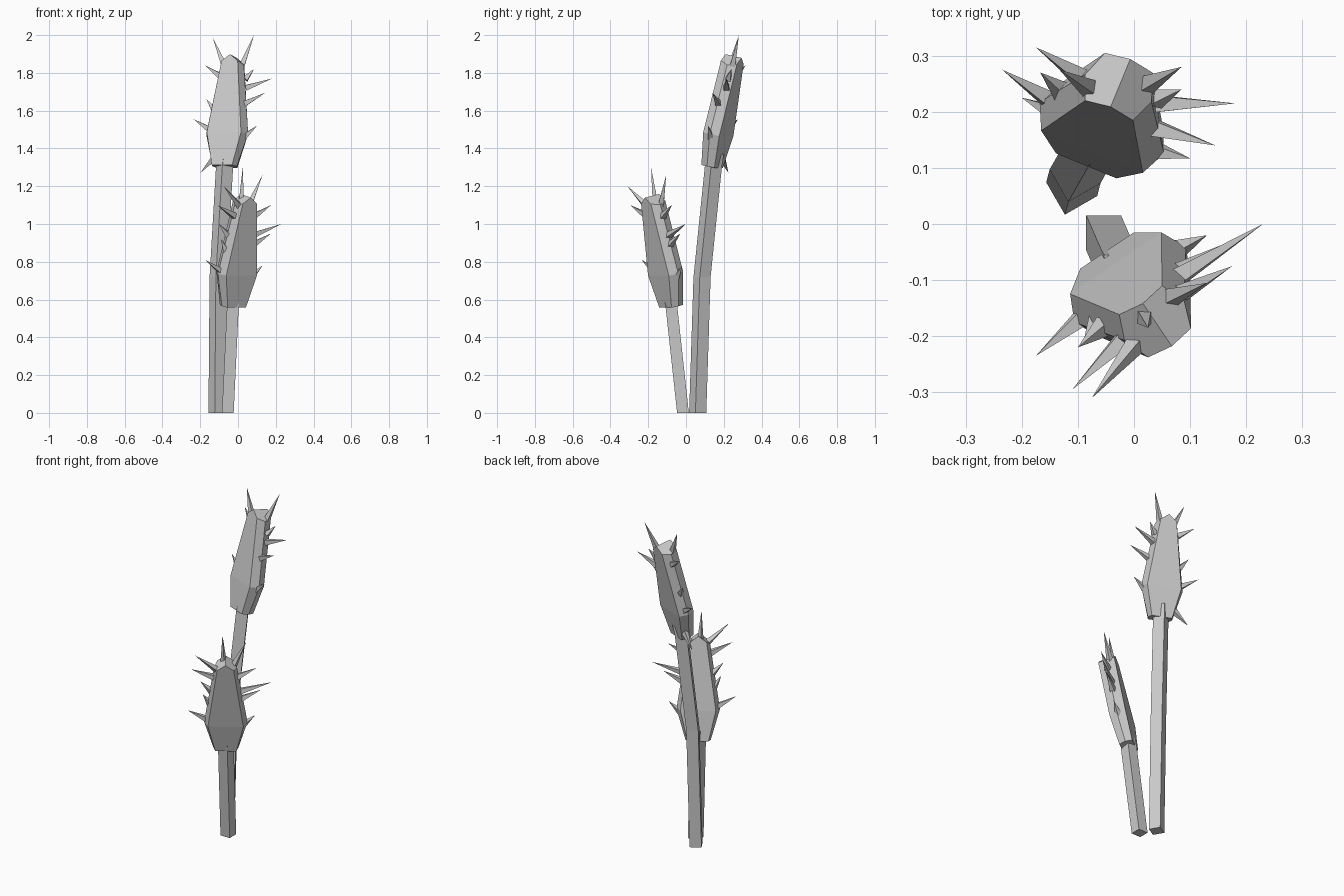
import bpy, bmesh
from math import cos, sin, pi
from mathutils import Vector

cube = bpy.data.objects.get("Cube")
if cube:
    bpy.data.objects.remove(cube)

grey = bpy.data.materials.new("plain grey")
grey.use_nodes = True
COLOR = (0.6, 0.6, 0.6, 1)
grey.diffuse_color = COLOR
grey.node_tree.nodes["Principled BSDF"].inputs["Base Color"].default_value = COLOR


def finish(bm, name):
    bmesh.ops.recalc_face_normals(bm, faces=bm.faces)
    mesh = bpy.data.meshes.new(name)
    bm.to_mesh(mesh)
    bm.free()
    mesh.materials.append(grey)
    obj = bpy.data.objects.new(name, mesh)
    bpy.context.collection.objects.link(obj)


def bridge(bm, a, b):
    n = len(a)
    for i in range(n):
        j = (i + 1) % n
        bm.faces.new((a[i], a[j], b[j], b[i]))


def stem(name, path, radius, turn):
    """Square stalk along a bent path."""
    bm = bmesh.new()
    rings = []
    for p in path:
        rings.append([bm.verts.new(Vector(p) + radius * Vector((cos(turn + k * pi / 2), sin(turn + k * pi / 2), 0)))
                      for k in range(4)])
    for a, b in zip(rings, rings[1:]):
        bridge(bm, a, b)
    bm.faces.new(rings[0])
    bm.faces.new(rings[-1])
    finish(bm, name)


# Head sections: height, half width of flat face, half width of side ridge, half thickness
SECTIONS = [(0, 0.058, 0.07, 0.038), (0.175, 0.098, 0.12, 0.047), (0.597, 0.046, 0.064, 0.047)]


def half_width(h):
    for (h0, _, w0, _), (h1, _, w1, _) in zip(SECTIONS, SECTIONS[1:]):
        if h <= h1:
            return w0 + (w1 - w0) * (h - h0) / (h1 - h0)
    return SECTIONS[-1][2]


def head(name, base, lean, tips):
    base = Vector(base)
    flat = Vector((lean[0], lean[1], 0)).normalized()
    axis = (flat * 0.21 + Vector((0, 0, 1))).normalized()
    side = flat.cross(axis).normalized()
    depth = axis.cross(side).normalized()

    def place(u, v, h):
        return base + side * u + depth * v + axis * h

    # Faceted, flattened seed head with a ridged top
    bm = bmesh.new()
    rings = []
    for i, (h, f, m, t) in enumerate(SECTIONS):
        outline = [(-f, -t), (0, -t), (f, -t), (m, 0), (f, t), (0, t), (-f, t), (-m, 0)]
        drop = 0.75 if i == len(SECTIONS) - 1 else 0
        rings.append([bm.verts.new(place(u, v, h - drop * abs(u))) for u, v in outline])
    for a, b in zip(rings, rings[1:]):
        bridge(bm, a, b)
    bm.faces.new(rings[0])
    top = rings[-1]
    bm.faces.new(top[1:6])
    bm.faces.new(top[5:] + top[:2])
    bmesh.ops.dissolve_limit(bm, angle_limit=0.01, verts=bm.verts, edges=bm.edges)
    finish(bm, name + "_head")

    # Thorns along both edges and on the top
    bm = bmesh.new()
    for tip in tips:
        tip = Vector(tip)
        u, v, h = ((tip - base).dot(d) for d in (side, depth, axis))
        root_h = min(max(h - 0.06, 0.05), 0.54)
        sign = 1 if u > 0 else -1
        root_u = sign * half_width(root_h) * 0.85
        if h > 0.63:
            root_u = max(-0.04, min(0.04, u * 0.6))
        root = place(root_u, max(-0.025, min(0.025, v * 0.5)), root_h)
        aim = (tip - root).normalized()
        p = aim.orthogonal().normalized()
        q = aim.cross(p)
        ring = [bm.verts.new(root + 0.021 * (p * cos(k * pi / 2) + q * sin(k * pi / 2))) for k in range(4)]
        point = bm.verts.new(tip)
        bm.faces.new(ring)
        for k in range(4):
            bm.faces.new((ring[k], ring[(k + 1) % 4], point))
    finish(bm, name + "_thorns")


# Tall rear stalk
stem("tall_stem", [(-0.111, 0.062, 0), (-0.105, 0.085, 0.72), (-0.071, 0.145, 1.305), (-0.062, 0.155, 1.37)], 0.047, 2.88)
head("tall", (-0.071, 0.138, 1.305), (0.38, 0.92), [
    (-0.133, 0.275, 1.985), (-0.175, 0.315, 1.84), (-0.167, 0.27, 1.66),
    (-0.235, 0.275, 1.555), (-0.2, 0.225, 1.27), (0.085, 0.28, 2.0),
    (0.085, 0.24, 1.82), (0.18, 0.215, 1.77), (0.145, 0.14, 1.695), (0.1, 0.117, 1.52)])

# Short front stalk
stem("short_stem", [(-0.054, -0.016, 0), (-0.027, -0.078, 0.57), (-0.022, -0.086, 0.63)], 0.044, pi / 4)
head("short", (-0.027, -0.078, 0.565), (0.56, -0.83), [
    (-0.075, -0.31, 1.2), (-0.11, -0.295, 1.1), (-0.1, -0.22, 1.0), (-0.09, -0.21, 0.92),
    (-0.175, -0.235, 0.81), (0.025, -0.185, 1.3), (0.13, -0.105, 1.26),
    (0.175, -0.075, 1.1), (0.23, 0, 1.0), (0.175, -0.03, 0.95), (0.13, -0.02, 0.78)])
